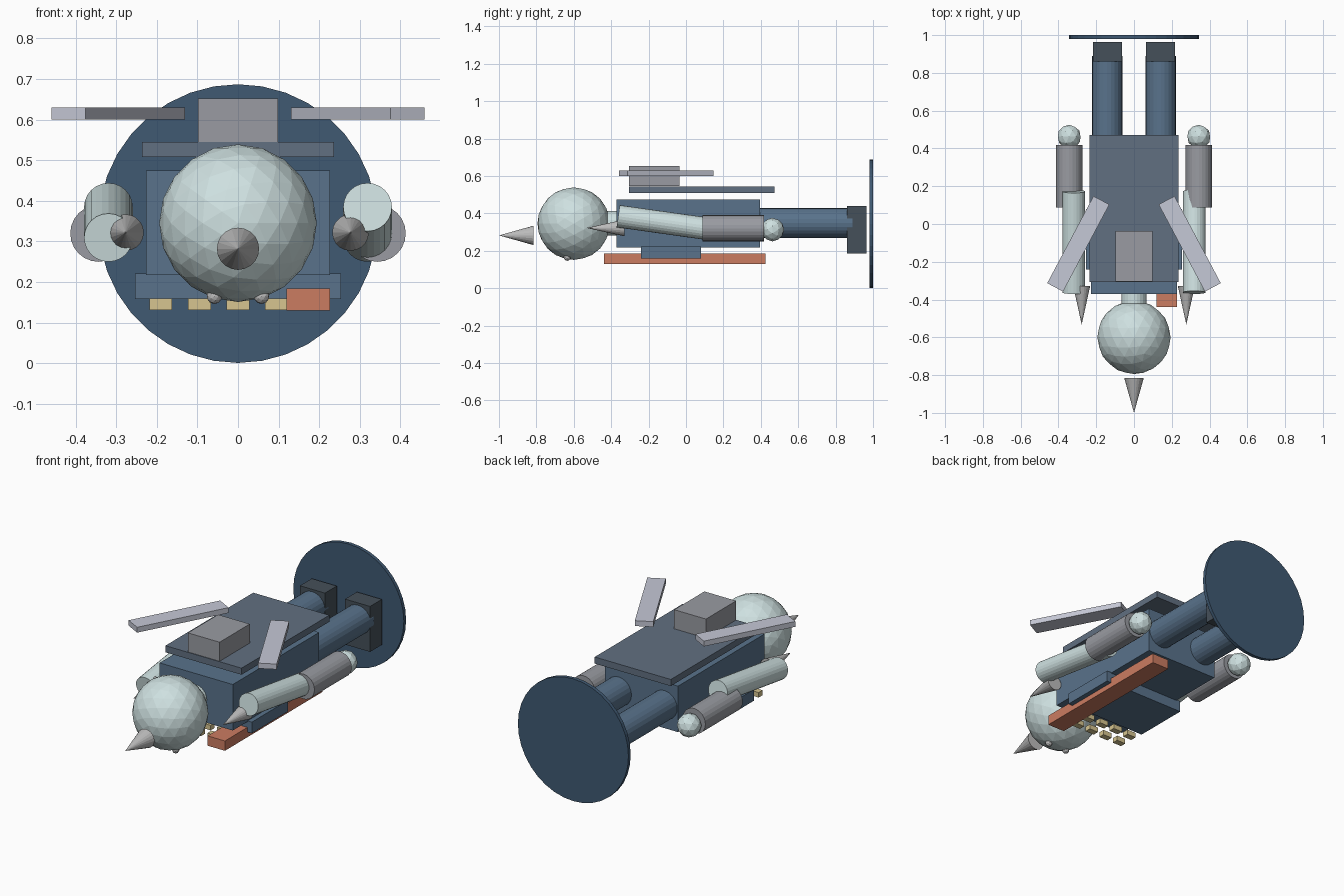
import bpy
from math import radians, pi

if "Cube" in bpy.data.objects:
    bpy.data.objects.remove(bpy.data.objects["Cube"])


def material(name, rgb):
    m = bpy.data.materials.new(name)
    m.diffuse_color = (*rgb, 1)
    m.use_nodes = True
    m.node_tree.nodes["Principled BSDF"].inputs["Base Color"].default_value = m.diffuse_color
    return m


navy = material("navy", (0.05, 0.10, 0.17))
blue = material("blue", (0.10, 0.17, 0.26))
slate = material("slate", (0.12, 0.16, 0.22))
dark = material("dark", (0.06, 0.08, 0.10))
pale = material("pale", (0.62, 0.75, 0.75))
silver = material("silver", (0.56, 0.58, 0.67))
grey = material("grey", (0.32, 0.33, 0.36))
steel = material("steel", (0.50, 0.50, 0.50))
orange = material("orange", (0.60, 0.20, 0.12))
yellow = material("yellow", (0.68, 0.56, 0.28))


def finish(name, mat):
    ob = bpy.context.object
    ob.name = name
    ob.data.materials.append(mat)
    return ob


def box(name, center, size, mat, turn=0):
    bpy.ops.mesh.primitive_cube_add(size=1, location=center, rotation=(0, 0, turn))
    ob = bpy.context.object
    ob.scale = size
    return finish(name, mat)


# Cylinder lying along y, optionally tilted about x
def rod(name, center, radius, length, mat, tilt=0, sides=24):
    bpy.ops.mesh.primitive_cylinder_add(vertices=sides, radius=radius, depth=length,
                                        location=center, rotation=(pi / 2 + tilt, 0, 0))
    return finish(name, mat)


# Cone pointing towards -y
def spike(name, center, radius, length, mat):
    bpy.ops.mesh.primitive_cone_add(vertices=20, radius1=radius, radius2=0, depth=length,
                                    location=center, rotation=(pi / 2, 0, 0))
    return finish(name, mat)


def ball(name, center, radius, detail, mat):
    bpy.ops.mesh.primitive_ico_sphere_add(subdivisions=detail, radius=radius,
                                          location=center, rotation=(pi / 2, 0, 0))
    return finish(name, mat)


# Base disc, head and torso of the reclining figure
rod("base_disc", (0, 0.99, 0.344), 0.343, 0.02, navy, sides=36)
ball("head", (0, -0.60, 0.345), 0.194, 3, pale)
spike("head_spike", (0, -0.907, 0.282), 0.052, 0.185, steel)
rod("neck", (0, -0.39, 0.347), 0.066, 0.10, pale)
box("torso", (0, 0.012, 0.346), (0.454, 0.765, 0.258), blue)
box("chest_plate", (0, -0.08, 0.19), (0.508, 0.32, 0.063), blue)

# Back plate, pack and strap
box("back_plate", (0, 0.083, 0.526), (0.472, 0.778, 0.037), slate)
box("back_pack", (0, -0.17, 0.599), (0.197, 0.268, 0.107), grey)
box("front_strap", (0.173, -0.007, 0.157), (0.107, 0.865, 0.055), orange)

# Limbs and wings on both sides
for side, s in (("left", -1), ("right", 1)):
    box(side + "_wing", (s * 0.295, -0.105, 0.615), (0.095, 0.522, 0.03), silver,
        turn=s * radians(28))
    rod(side + "_arm", (s * 0.319, -0.095, 0.347), 0.06, 0.54, pale, tilt=-s * radians(8))
    rod(side + "_cuff", (s * 0.343, 0.253, 0.32), 0.07, 0.33, grey)
    ball(side + "_hand", (s * 0.343, 0.462, 0.313), 0.063, 2, pale)
    spike(side + "_arm_spike", (s * 0.277, -0.43, 0.322), 0.045, 0.205, steel)
    rod(side + "_leg", (s * 0.142, 0.62, 0.348), 0.08, 0.54, blue)
    box(side + "_boot", (s * 0.14, 0.912, 0.313), (0.155, 0.105, 0.255), dark)
    ball(side + "_eye", (s * 0.058, -0.635, 0.165), 0.019, 2, steel)

# Two rows of small chest studs
for row, y in enumerate((-0.35, -0.265)):
    for col in range(5):
        box(f"stud_{row}_{col}", ((col - 2) * 0.095, y, 0.145), (0.056, 0.035, 0.028), yellow)
